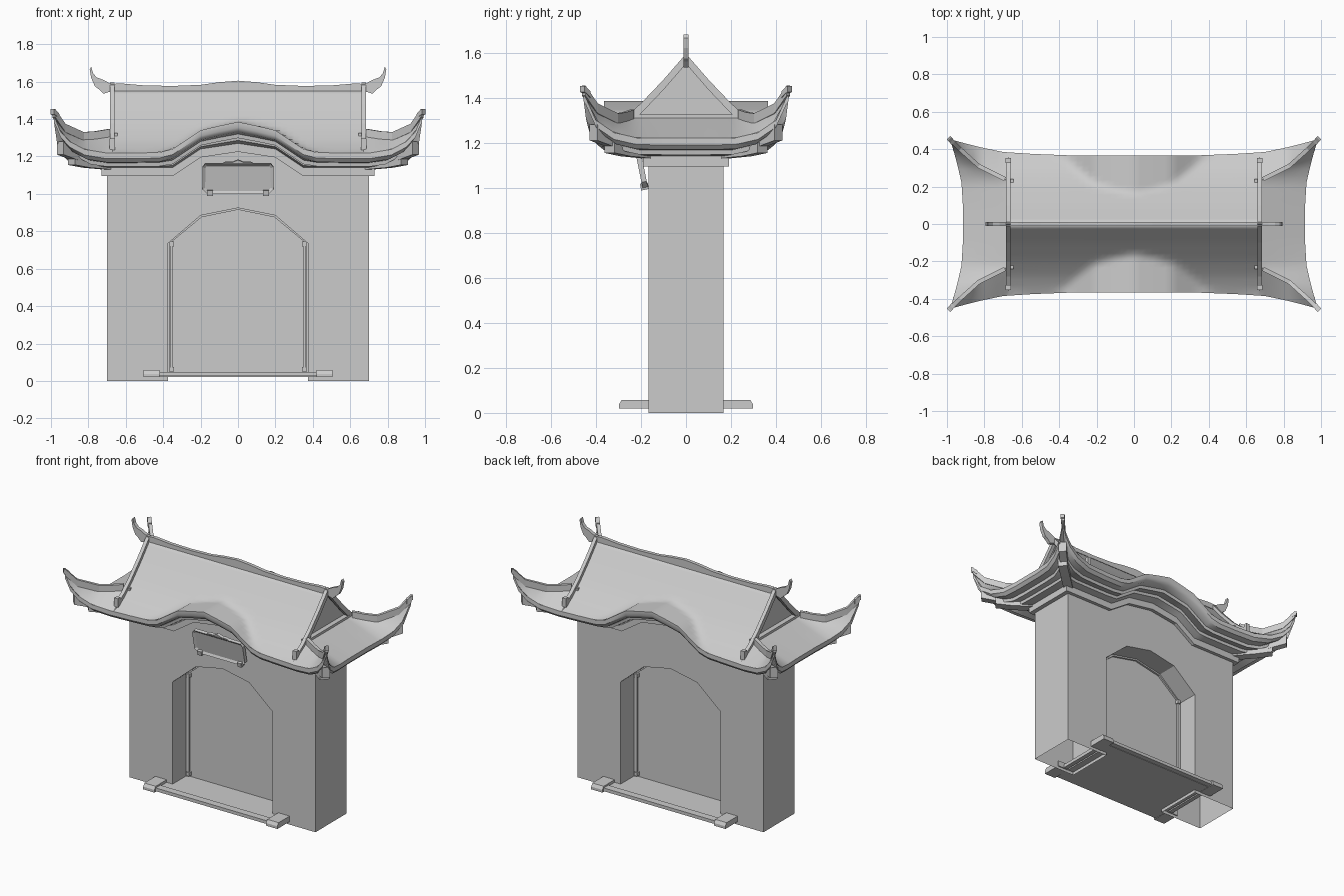
import bpy, bmesh, math
from mathutils import Vector

if "Cube" in bpy.data.objects:
    bpy.data.objects.remove(bpy.data.objects["Cube"])

GREY = (0.6, 0.6, 0.6, 1)
stone = bpy.data.materials.new("grey_stone")
stone.use_nodes = True
stone.diffuse_color = GREY
stone.node_tree.nodes["Principled BSDF"].inputs["Base Color"].default_value = GREY
X, XY, Y = (True, False, False), (True, True, False), (False, True, False)


def finish(name, bm, mirror=None, smooth=None):
    me = bpy.data.meshes.new(name)
    bm.to_mesh(me)
    bm.free()
    me.materials.append(stone)
    ob = bpy.data.objects.new(name, me)
    bpy.context.collection.objects.link(ob)
    if mirror:
        mod = ob.modifiers.new("mirror", 'MIRROR')
        mod.use_axis = mirror
        mod.use_mirror_merge = False
    if smooth:
        bpy.ops.object.select_all(action='DESELECT')
        ob.select_set(True)
        bpy.context.view_layer.objects.active = ob
        bpy.ops.object.shade_smooth_by_angle(angle=math.radians(smooth))
    return ob


def prism_mesh(pts, a, b, axis='y'):
    """Extrude a 2D outline between a and b along an axis."""
    def place(p, d):
        return (p[0], d, p[1]) if axis == 'y' else (d, p[0], p[1])
    bm = bmesh.new()
    near = [bm.verts.new(place(p, a)) for p in pts]
    far = [bm.verts.new(place(p, b)) for p in pts]
    bm.faces.new(near)
    bm.faces.new(far[::-1])
    for i in range(len(pts)):
        j = (i + 1) % len(pts)
        bm.faces.new((near[j], near[i], far[i], far[j]))
    bmesh.ops.recalc_face_normals(bm, faces=bm.faces)
    return bm


def prism(name, pts, a, b, axis='y', mirror=None):
    return finish(name, prism_mesh(pts, a, b, axis), mirror)


def box(name, x, y, z, mirror=None):
    return prism(name, [(x[0], z[0]), (x[1], z[0]), (x[1], z[1]), (x[0], z[1])], *y, mirror=mirror)


def sweep(name, path, w, h):
    """Upright rectangular bar standing on a path, in all four quarters."""
    bm = bmesh.new()
    path = [Vector(p) for p in path]
    rings = []
    for i, p in enumerate(path):
        t = path[min(i + 1, len(path) - 1)] - path[max(i - 1, 0)]
        side = Vector((-t.y, t.x, 0)).normalized() * w / 2
        up = Vector((0, 0, h))
        rings.append([bm.verts.new(v) for v in (p - side, p + side, p + side + up, p - side + up)])
    for r, s in zip(rings, rings[1:]):
        for k in range(4):
            bm.faces.new((r[k], r[k - 1], s[k - 1], s[k]))
    bm.faces.new(rings[0])
    bm.faces.new(rings[-1][::-1])
    bmesh.ops.recalc_face_normals(bm, faces=bm.faces)
    return finish(name, bm, XY)


def mirrored(half):
    """Complete an outline that ends or starts on the centre line."""
    return half + [(-x, z) for x, z in half[::-1] if x]


def interp(table, x):
    """Piecewise linear lookup, first column is the key."""
    for a, b in zip(table, table[1:]):
        if x <= b[0]:
            t = max(0, (x - a[0]) / (b[0] - a[0]))
            return [p + (q - p) * t for p, q in zip(a[1:], b[1:])]
    return list(table[-1][1:])


# Roof guide lines for one quarter
EAVE = [(0, .365, 1.385), (.1, .365, 1.364), (.2, .365, 1.34), (.35, .367, 1.24), (.42, .37, 1.222),
        (.55, .375, 1.218), (.7, .385, 1.218), (.82, .41, 1.238), (.9, .43, 1.28), (.95, .444, 1.335),
        (.985, .455, 1.42)]
SIDE = [(0, .915, 1.22), (.1, .915, 1.22), (.22, .922, 1.222), (.32, .945, 1.245), (.4, .967, 1.3),
        (.455, .985, 1.42)]
HIP = [(.67, .23, 1.315), (.76, .275, 1.3), (.83, .31, 1.295), (.93, .40, 1.34), (.985, .455, 1.42)]
SLOPE = [(0, 1.565), (.1, 1.45), (.2, 1.345), (.28, 1.275), (.39, 1.205)]
ARCH = [(0, .13), (.2, .10), (.35, 0), (1, 0)]
HIP_BY_Y = [(0, .67, 1.315)] + [(y, x, z) for x, y, z in HIP]
LOOP = EAVE + [(x, y, z) for y, x, z in SIDE[-2::-1]]
# Eave underside steps: fraction towards the wall, drop
STEPS = [(0, 0), (0, -.03), (.1, -.045), (.35, -.035), (.37, -.055), (.7, -.02), (.72, -.038), (1, -.03)]


def main_slope(u, v):
    x = .67 * u
    ye, ze = interp(EAVE, x)
    return x, ye * v, max(interp(SLOPE, ye * v)[0], ze)


def front_corner(u, v):
    x = .67 + .315 * u
    return Vector((x, *interp(HIP, x))).lerp(Vector((x, *interp(EAVE, x))), v)


def side_skirt(u, v):
    y = .455 * v
    (xa, za), (xb, zb) = interp(HIP_BY_Y, y), interp(SIDE, y)
    return xa + (xb - xa) * u, y, za + (zb - za) * u


def eave_edge(u, v):
    i = round(u * (len(LOOP) - 1))
    e = LOOP[i]
    s, drop = STEPS[round(v * (len(STEPS) - 1))]
    front = i < len(EAVE)
    wall = Vector((min(e[0], .73) if front else .73, .19 if front else min(e[1], .19),
                   1.17 + interp(ARCH, e[0])[0]))
    return Vector(e).lerp(wall, s) + Vector((0, 0, drop))


def shell(name, patches, smooth):
    """Grid patches repeated in all four quarters and welded."""
    bm = bmesh.new()
    for f, nu, nv in patches:
        for sx in (1, -1):
            for sy in (1, -1):
                g = [[bm.verts.new([c * s for c, s in zip(f(i / nu, j / nv), (sx, sy, 1))])
                      for j in range(nv + 1)] for i in range(nu + 1)]
                for i in range(nu):
                    for j in range(nv):
                        q = [g[i][j], g[i + 1][j], g[i + 1][j + 1], g[i][j + 1]]
                        bm.faces.new(q if sx * sy > 0 else q[::-1])
    bmesh.ops.remove_doubles(bm, verts=bm.verts, dist=.001)
    bmesh.ops.dissolve_degenerate(bm, edges=bm.edges, dist=.0005)
    return finish(name, bm, smooth=smooth)


shell("curved_roof", [(main_slope, 20, 14), (front_corner, 10, 5), (side_skirt, 5, 14)], 110)
shell("stepped_eaves", [(eave_edge, len(LOOP) - 1, len(STEPS) - 1)], 40)


def doorway(inset, bottom):
    return mirrored([(.375 - inset, bottom), (.375 - inset, .735),
                     (.2 - inset / 2, .885 - inset), (0, .925 - inset)])


def arched_top(z, w):
    return mirrored([(w, z), (.35, z), (.2, z + .10), (0, z + .13)])


# Wall with arched doorway, open under both legs
wall_outline = doorway(0, 0) + [(-.70, 0)] + arched_top(1.14, .70)[::-1] + [(.70, 0)]
wall = prism_mesh(wall_outline, -.167, .167)
soles = [f for f in wall.faces if f.normal.z < -.9 and f.calc_center_median().z < .01]
bmesh.ops.delete(wall, geom=soles, context='FACES_ONLY')
finish("gate_wall", wall)
prism("door_panel", doorway(.002, .03), -.012, .012)
prism("door_frame", doorway(0, .03) + doorway(.01, .03)[::-1], -.025, .025)
prism("cornice_beam", arched_top(1.095, .73) + arched_top(1.15, .73)[::-1], -.19, .19)
for z in (.05, .72):
    box("door_pivot", (.342, .366), (.012, .036), (z, z + .025), XY)
box("door_post", (.349, .361), (.015, .03), (.05, .74), XY)

# Threshold platform
box("threshold_floor", (-.42, .42), (-.25, .25), (.022, .04))
box("threshold_bar", (-.45, .45), (.235, .285), (.025, .047), Y)
block = [(.16, .02), (.298, .02), (.298, .038), (.285, .058), (.16, .058)]
prism("threshold_block", block, .42, .505, 'x', XY)
box("threshold_rail", (.43, .46), (-.2, .2), (.022, .045), X)

# Gables and ridges
prism("gable_panel", [(-.24, 1.29), (.24, 1.29), (0, 1.55)], .64, .652, 'x', X)
box("gable_sill", (.645, .685), (-.24, .24), (1.30, 1.325), X)
sweep("verge_ridge", [(.672, y, interp(SLOPE, y)[0] - .015) for y in (0, .1, .2, .28, .335)], .024, .045)
box("verge_end", (.658, .686), (.325, .352), (1.235, 1.295), XY)
sweep("hip_ridge", [(.69, .24, 1.302)] + [(x, y, z - .01) for x, y, z in HIP[1:]], .022, .045)
sweep("hip_tip", [(.965, .432, 1.40), (.983, .452, 1.42), (.992, .461, 1.425)], .026, .028)

ridge = [(.69, 1.545), (.72, 1.535), (.745, 1.56), (.765, 1.575), (.785, 1.62), (.793, 1.665),
         (.785, 1.68), (.775, 1.645), (.755, 1.622), (.72, 1.61), (.68, 1.588), (.62, 1.59),
         (.5, 1.58), (.35, 1.577), (.2, 1.583), (.1, 1.597), (0, 1.605)]
prism("main_ridge", mirrored(ridge), -.012, .012)

# Stepped beams under the roof corners
sweep("corner_beam_lower", [(.70, .17, 1.13), (.81, .27, 1.14), (.89, .34, 1.155)], .06, .055)
sweep("corner_beam_upper", [(.74, .2, 1.17), (.87, .33, 1.18), (.95, .41, 1.21)], .05, .07)

# Tilted name board with recessed face, no inscription
outline = mirrored([(.165, -.085), (.19, -.06), (.19, .06), (.175, .08)])
board = prism_mesh(outline, -.012, .012)
face = [f for f in board.faces if f.normal.y < -.9]
bmesh.ops.inset_individual(board, faces=face, thickness=.016, depth=-.01)
parts = [finish("hanging_board", board)]
crest = mirrored([(.09, .075), (.07, .087), (.03, .087), (0, .1)])
parts.append(prism("board_crest", crest, -.01, .01))
parts.append(box("board_foot", (.135, .165), (-.02, .015), (-.095, -.065), X))
for ob in parts:
    ob.location = (0, -.198, 1.085)
    ob.rotation_euler.x = .2
